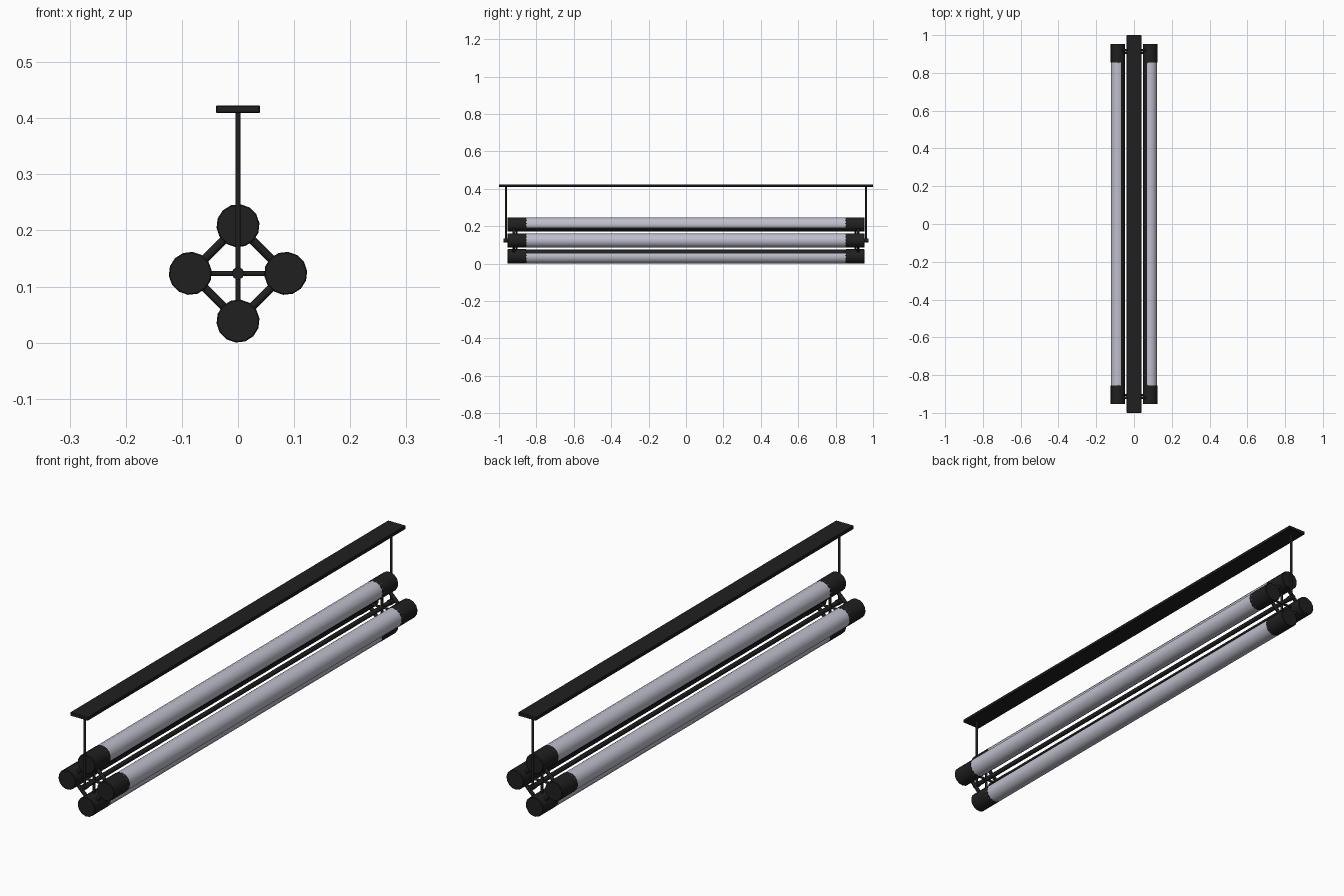
import bpy, bmesh, math
from mathutils import Vector, Matrix

if "Cube" in bpy.data.objects:
    bpy.data.objects.remove(bpy.data.objects["Cube"])

CZ = 0.1235      # height of the bundle axis
OFF = 0.085      # distance of each tube from the axis
SIDES = 14


def material(name, rgb):
    m = bpy.data.materials.new(name)
    m.diffuse_color = (*rgb, 1)
    m.use_nodes = True
    m.node_tree.nodes["Principled BSDF"].inputs["Base Color"].default_value = m.diffuse_color
    return m


BLACK = material("black_metal", (0.014, 0.014, 0.014))
GLASS = material("frosted_glass", (0.52, 0.52, 0.61))


def finish(name, bm, mats):
    me = bpy.data.meshes.new(name)
    bm.to_mesh(me)
    bm.free()
    ob = bpy.data.objects.new(name, me)
    bpy.context.collection.objects.link(ob)
    for m in mats:
        me.materials.append(m)
    bpy.ops.object.select_all(action='DESELECT')
    bpy.context.view_layer.objects.active = ob
    ob.select_set(True)
    bpy.ops.object.shade_smooth_by_angle(angle=math.radians(35))
    return ob


def rod(name, a, b, r, sides=12, inward=None):
    """Cylinder from a to b; faces looking along 'inward' become black backing."""
    a, b = Vector(a), Vector(b)
    axis = (b - a).normalized()
    x = inward or axis.orthogonal().normalized()
    y = axis.cross(x)
    frame = Matrix((x, y, axis)).transposed().to_4x4()
    bm = bmesh.new()
    bmesh.ops.create_cone(bm, cap_ends=True, segments=sides, radius1=r, radius2=r,
                          depth=(b - a).length,
                          matrix=Matrix.Translation((a + b) / 2) @ frame)
    bm.normal_update()
    if inward:
        for f in bm.faces:
            if f.normal.dot(inward) > 0.6:
                f.material_index = 1
    return finish(name, bm, [GLASS, BLACK] if inward else [BLACK])


def cap(name, c, y0, y1, r):
    """End cap with a small bevelled rim."""
    ob = rod(name, (c.x, y0, c.z), (c.x, y1, c.z), r, SIDES)
    bev = ob.modifiers.new("rim", 'BEVEL')
    bev.width = 0.002
    bev.segments = 1
    bev.limit_method = 'ANGLE'
    bev.angle_limit = math.radians(60)


# Ceiling canopy
bm = bmesh.new()
bmesh.ops.create_cube(bm, size=1)
bmesh.ops.scale(bm, vec=(0.079, 2.0, 0.014), verts=bm.verts)
bmesh.ops.translate(bm, vec=(0, 0, 0.416), verts=bm.verts)
bmesh.ops.bevel(bm, geom=bm.edges[:], offset=0.002, segments=1, affect='EDGES')
finish("canopy", bm, [BLACK])

# Four light tubes with black inner backing and end caps
dirs = [Vector((math.cos(t), 0, math.sin(t))) for t in
        (i * math.pi / 2 for i in range(4))]
centres = [Vector((0, 0, CZ)) + d * OFF for d in dirs]
for i, (d, c) in enumerate(zip(dirs, centres)):
    rod(f"light_tube_{i}", (c.x, -0.87, c.z), (c.x, 0.87, c.z), 0.0378, SIDES, -d)
    for s in (-1, 1):
        cap(f"end_cap_{i}_{s}", c, s * 0.853, s * 0.954, 0.0385)

# Central rod
rod("central_rod", (0, -0.955, CZ), (0, 0.955, CZ), 0.009)

# End frames: diagonal struts, cross arms, hubs and hanging rods
for s in (-1, 1):
    for i in range(4):
        a, b = centres[i].copy(), centres[(i + 1) % 4].copy()
        a.y = b.y = s * 0.92
        rod(f"diagonal_strut_{i}_{s}", a, b, 0.0075)
        arm = centres[i].copy()
        arm.y = s * 0.905
        rod(f"cross_arm_{i}_{s}", (0, s * 0.905, CZ), arm, 0.0048)
    rod(f"hub_{s}", (0, s * 0.95, CZ), (0, s * 0.976, CZ), 0.011)
    rod(f"hanging_rod_{s}", (0, s * 0.963, CZ), (0, s * 0.963, 0.412), 0.005)
